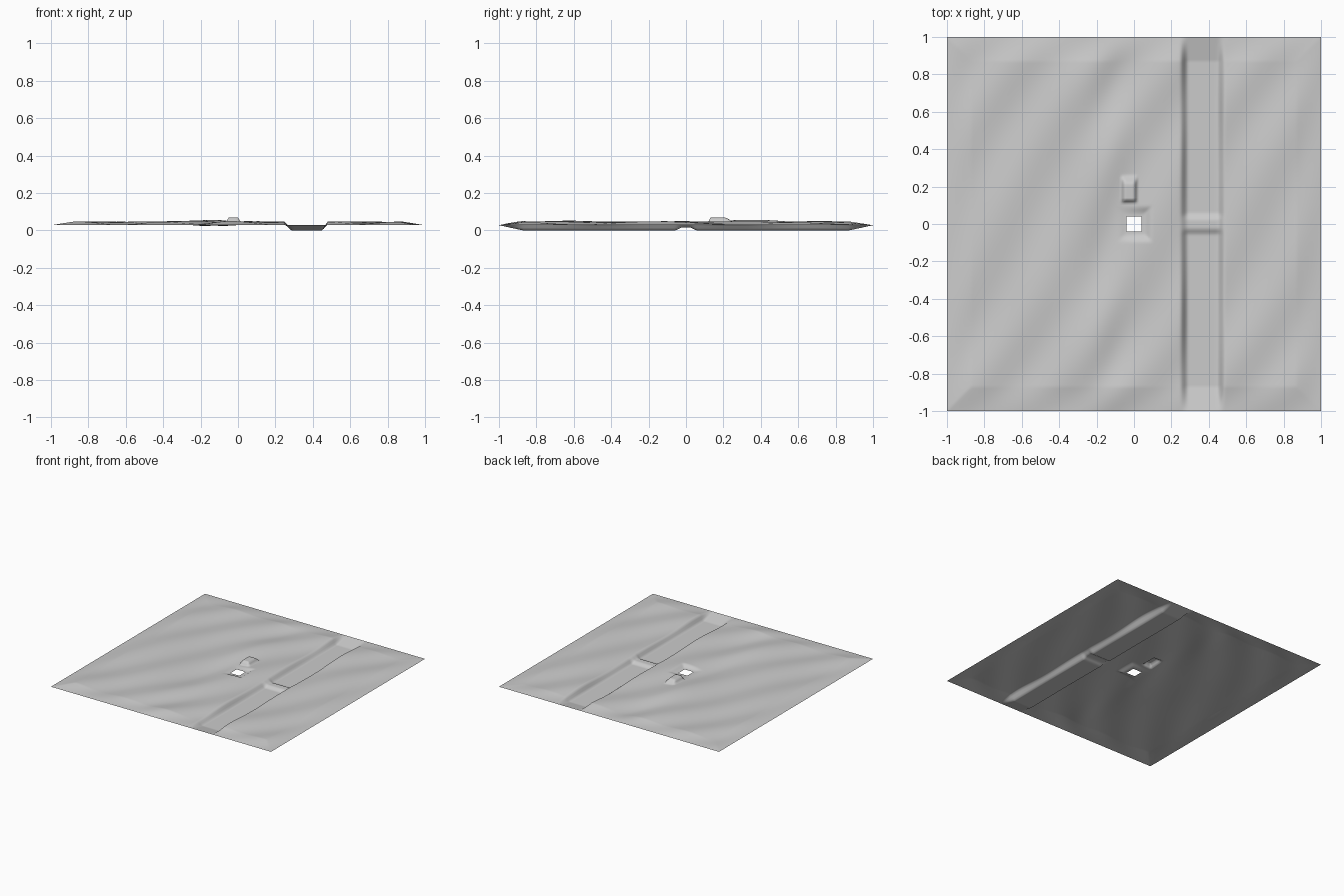
import bpy, bmesh
from math import sin, exp

if "Cube" in bpy.data.objects:
    bpy.data.objects.remove(bpy.data.objects["Cube"])


def ramp(a, b, v):
    """Smooth 0..1 step between a and b."""
    t = max(0.0, min(1.0, (v - a) / (b - a)))
    return t * t * (3 - 2 * t)


def box(x, y, x0, x1, y0, y1, s):
    """1 inside a rectangle, falling to 0 over width s outside it."""
    return min(ramp(x0 - s, x0, x), ramp(-x1 - s, -x1, -x),
               ramp(y0 - s, y0, y), ramp(-y1 - s, -y1, -y))


def height(x, y):
    # rolling diagonal dunes
    u = 0.77 * x - 0.5 * y
    amp = 0.008 + 0.007 * exp(-((x + 0.13) / 0.13) ** 2)
    z = 0.040 + amp * (0.75 * sin(19 * u + 0.8 * sin(3 * y)) + 0.4 * sin(8 * x + 5 * y + 1))
    # shallow recess round the drain hole
    r = box(x, y, -0.045, 0.05, -0.05, 0.05, 0.05)
    z += (0.03 - z) * r
    # trench with a raised ford across the middle
    bed = 0.016 * (1 - ramp(0.02, 0.06, abs(y)))
    t = ramp(0.245, 0.29, x) * (1 - ramp(0.445, 0.485, x))
    z += (bed - z) * t
    # everything settles to a level border
    e = min(1.0, (1 - max(abs(x), abs(y))) / 0.13)
    z = 0.028 + (z - 0.028) * e
    # small raised block, steep in front and sloping at the back
    b = min(ramp(-0.07, -0.05, x), ramp(-0.02, 0.0, -x), ramp(0.115, 0.13, y))
    b = min(b, 1 - ramp(0.21, 0.265, y))
    return z + (0.068 - z) * b


N = 200
bm = bmesh.new()
bmesh.ops.create_grid(bm, x_segments=N, y_segments=N, size=1)
for v in bm.verts:
    v.co.z = height(v.co.x, v.co.y)

# square hole
hole = [f for f in bm.faces
        if all(abs(c) < 0.04 for c in f.calc_center_median()[:2])]
bmesh.ops.delete(bm, geom=hole, context='FACES')

mesh = bpy.data.meshes.new("terrain_sheet")
bm.to_mesh(mesh)
bm.free()
mesh.shade_smooth()
obj = bpy.data.objects.new("terrain_sheet", mesh)
bpy.context.collection.objects.link(obj)
